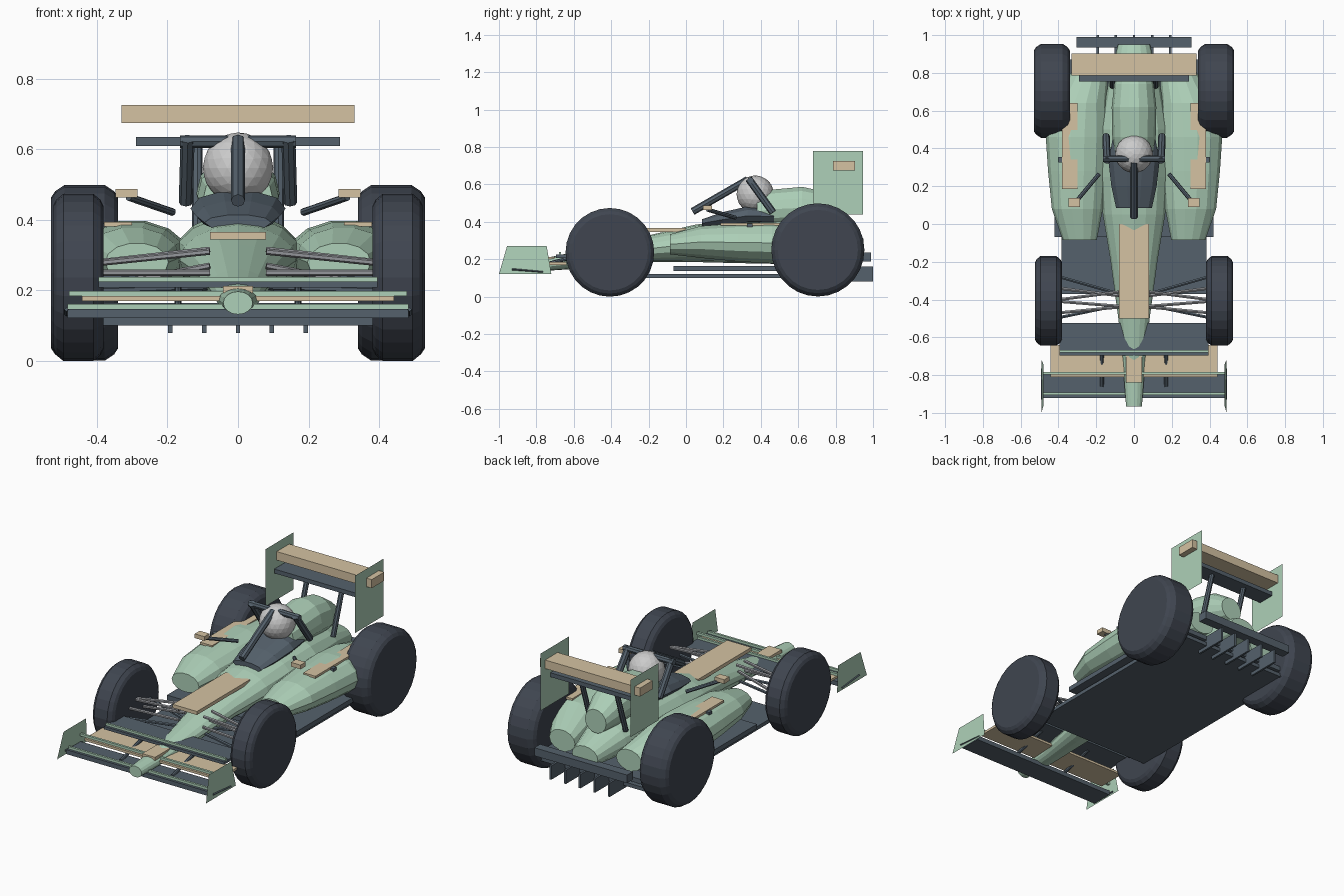
import bpy, bmesh, math
from mathutils import Vector

if "Cube" in bpy.data.objects:
    bpy.data.objects.remove(bpy.data.objects["Cube"])


def mat(name, rgb):
    m = bpy.data.materials.new(name)
    m.diffuse_color = (*rgb, 1)
    m.use_nodes = True
    m.node_tree.nodes["Principled BSDF"].inputs["Base Color"].default_value = m.diffuse_color
    return m


GREEN = mat("mint", (0.42, 0.63, 0.48))
TAN = mat("tan", (0.66, 0.54, 0.36))
CARBON = mat("carbon", (0.09, 0.12, 0.15))
TYRE = mat("rubber", (0.05, 0.06, 0.08))
WHITE = mat("white", (0.8, 0.8, 0.78))
STEEL = mat("steel", (0.3, 0.31, 0.33))


def finish(bm, name, m, normals=True):
    if normals:
        bmesh.ops.recalc_face_normals(bm, faces=bm.faces)
    me = bpy.data.meshes.new(name)
    bm.to_mesh(me)
    bm.free()
    me.materials.append(m)
    ob = bpy.data.objects.new(name, me)
    bpy.context.collection.objects.link(ob)
    return ob


def box(name, x, y, z, m):
    """Box from (min, max) ranges."""
    bm = bmesh.new()
    bmesh.ops.create_cube(bm, size=1)
    for v in bm.verts:
        v.co = [(r[0] + r[1]) / 2 + c * (r[1] - r[0]) for c, r in zip(v.co, (x, y, z))]
    return finish(bm, name, m)


def rod(name, a, b, r, m, sides=8):
    a, b = Vector(a), Vector(b)
    bm = bmesh.new()
    bmesh.ops.create_cone(bm, cap_ends=True, segments=sides, radius1=r, radius2=r, depth=(b - a).length)
    ob = finish(bm, name, m)
    ob.rotation_euler = (b - a).to_track_quat('Z', 'Y').to_euler()
    ob.location = (a + b) / 2
    return ob


def skin(bm, rings):
    loops = [[bm.verts.new(p) for p in ring] for ring in rings]
    n = len(loops[0])
    for A, B in zip(loops, loops[1:]):
        for i in range(n):
            bm.faces.new((A[i], A[(i + 1) % n], B[(i + 1) % n], B[i]))
    bm.faces.new(loops[0])
    bm.faces.new(loops[-1])


def loft(name, stations, m, cx_sign=1, sides=14):
    """Elliptical sections along y: (y, centre x, half width, z low, z high)."""
    bm = bmesh.new()
    rings = []
    for y, cx, hw, z0, z1 in stations:
        ring = []
        for i in range(sides):
            t = math.tau * i / sides
            ring.append((cx * cx_sign + hw * math.cos(t), y, (z0 + z1) / 2 + (z1 - z0) / 2 * math.sin(t)))
        rings.append(ring)
    skin(bm, rings)
    return finish(bm, name, m)


def wheel(name, x0, x1, y, z, r, s, m, sides=28):
    """Tyre revolved about the x axis with rounded shoulders."""
    w = x1 - x0
    prof = [(0, r * 0.86), (0.06, r * 0.93), (0.2, r), (0.8, r), (0.94, r * 0.93), (1, r * 0.86)]
    bm = bmesh.new()
    skin(bm, [[(s * (x0 + w * t), y + q * math.cos(math.tau * i / sides), z + q * math.sin(math.tau * i / sides))
               for i in range(sides)] for t, q in prof])
    return finish(bm, name, m)


def sheet(name, pts, m):
    bm = bmesh.new()
    bm.faces.new([bm.verts.new(p) for p in pts])
    return finish(bm, name, m, False)


def sx(s, a, b):
    return (a, b) if s > 0 else (-b, -a)


# main hull and engine cover
loft("hull", [(-0.965, 0, 0.042, 0.132, 0.197), (-0.72, 0, 0.06, 0.14, 0.213), (-0.5, 0, 0.083, 0.155, 0.26),
              (-0.19, 0, 0.125, 0.185, 0.33), (0.05, 0, 0.165, 0.185, 0.385), (0.25, 0, 0.18, 0.18, 0.41),
              (0.5, 0, 0.18, 0.175, 0.42), (0.75, 0, 0.135, 0.18, 0.38), (0.95, 0, 0.085, 0.19, 0.31)], GREEN, sides=16)
loft("engine_cover", [(0.38, 0, 0.1, 0.36, 0.55), (0.46, 0, 0.115, 0.36, 0.575), (0.62, 0, 0.118, 0.36, 0.59),
                      (0.74, 0, 0.105, 0.35, 0.565), (0.85, 0, 0.07, 0.35, 0.49)], GREEN)
box("nose_panel", (-0.08, 0.08), (-0.5, 0), (0.345, 0.366), TAN)
box("nose_block", (-0.042, 0.042), (-0.84, -0.7), (0.193, 0.213), TAN)

# floor, diffuser
box("floor_lower", (-0.385, 0.385), (-0.37, 0.87), (0.1, 0.122), CARBON)
box("floor_upper", (-0.42, 0.42), (-0.068, 0.87), (0.137, 0.165), CARBON)
box("rear_bar", (-0.305, 0.305), (0.935, 0.99), (0.187, 0.235), CARBON)
for i in range(5):
    x = (i - 2) * 0.096
    box("diffuser_fin", (x - 0.006, x + 0.006), (0.8, 1.0), (0.08, 0.162), CARBON)

# cockpit surround, helmet
loft("cockpit_surround", [(0.085, 0, 0.095, 0.37, 0.415), (0.2, 0, 0.12, 0.37, 0.455),
                          (0.33, 0, 0.135, 0.38, 0.485), (0.47, 0, 0.11, 0.38, 0.475)], CARBON, sides=10)
bm = bmesh.new()
bmesh.ops.create_icosphere(bm, subdivisions=3, radius=0.1)
helmet = finish(bm, "helmet", WHITE)
helmet.location = (0, 0.37, 0.548)

# head guard centre strut and crossbar
rod("guard_strut", (0, 0.035, 0.455), (0, 0.33, 0.625), 0.02, CARBON)
rod("guard_bar", (-0.165, 0.345, 0.622), (0.165, 0.345, 0.622), 0.018, CARBON)

# front wing elements: half width, y range, z range
for name, hw, y, z, m in [
        ("front_wing_main", 0.483, (-0.92, -0.79), (0.122, 0.148), CARBON),
        ("front_wing_strip", 0.483, (-0.905, -0.892), (0.148, 0.162), GREEN),
        ("front_wing_mid", 0.443, (-0.81, -0.64), (0.17, 0.184), TAN),
        ("front_wing_mid_strip", 0.48, (-0.797, -0.783), (0.184, 0.198), GREEN),
        ("front_wing_top", 0.395, (-0.695, -0.525), (0.208, 0.225), CARBON),
        ("front_wing_top_strip", 0.395, (-0.68, -0.667), (0.225, 0.238), GREEN)]:
    box(name, (-hw, hw), y, z, m)

# rear wing planes
box("rear_wing_main", (-0.33, 0.33), (0.785, 0.903), (0.675, 0.726), TAN)
box("rear_wing_lower", (-0.29, 0.29), (0.755, 0.86), (0.61, 0.635), CARBON)

for s in (1, -1):
    # wheels
    wheel("front_wheel", 0.382, 0.524, -0.407, 0.237, 0.237, s, TYRE)
    wheel("rear_wheel", 0.34, 0.53, 0.705, 0.25, 0.249, s, TYRE)

    # side pods with top panels
    loft("side_pod", [(-0.085, 0.287, 0.09, 0.225, 0.335), (0.08, 0.3, 0.135, 0.205, 0.38),
                      (0.28, 0.3, 0.155, 0.185, 0.395), (0.46, 0.3, 0.167, 0.175, 0.4),
                      (0.64, 0.285, 0.14, 0.175, 0.385), (0.85, 0.22, 0.085, 0.185, 0.31)], GREEN, s)
    box("pod_panel", sx(s, 0.3, 0.38), (0.185, 0.64), (0.381, 0.394), TAN)
    box("pod_bracket", sx(s, 0.375, 0.4), (0.325, 0.355), (0.365, 0.39), CARBON)

    # mirrors
    box("mirror", sx(s, 0.285, 0.348), (0.09, 0.138), (0.463, 0.488), TAN)
    rod("mirror_stalk", (s * 0.31, 0.115, 0.465), (s * 0.185, 0.265, 0.422), 0.011, CARBON)

    # head guard legs
    rod("guard_leg", (s * 0.143, 0.335, 0.63), (s * 0.148, 0.465, 0.45), 0.02, CARBON)

    # front suspension arms
    for ya, yb, za, zb, m in [(-0.36, -0.4, 0.315, 0.28, STEEL), (-0.435, -0.41, 0.31, 0.278, STEEL),
                              (-0.37, -0.28, 0.22, 0.24, CARBON), (-0.43, -0.495, 0.21, 0.2, CARBON),
                              (-0.38, -0.34, 0.27, 0.21, STEEL), (-0.44, -0.47, 0.25, 0.25, STEEL)]:
        rod("suspension_arm", (s * 0.08, ya, za), (s * 0.395, yb, zb), 0.009, m, 6)

    # front wing endplates, outer blades and supports
    sheet("front_endplate", [(s * 0.49, -1.0, 0.12), (s * 0.49, -0.72, 0.12),
                             (s * 0.478, -0.745, 0.27), (s * 0.478, -0.957, 0.27)], GREEN)
    rod("endplate_blade", (s * 0.487, -0.93, 0.146), (s * 0.487, -0.765, 0.132), 0.006, CARBON, 4)
    rod("front_wing_support", (s * 0.17, -0.86, 0.145), (s * 0.17, -0.6, 0.212), 0.01, CARBON)

    # rear wing endplates and pillars
    sheet("rear_endplate", [(s * 0.295, 0.68, 0.44), (s * 0.295, 0.945, 0.44),
                            (s * 0.295, 0.945, 0.78), (s * 0.295, 0.68, 0.78)], GREEN)
    rod("rear_wing_pillar", (s * 0.115, 0.82, 0.62), (s * 0.115, 0.73, 0.35), 0.015, CARBON)
